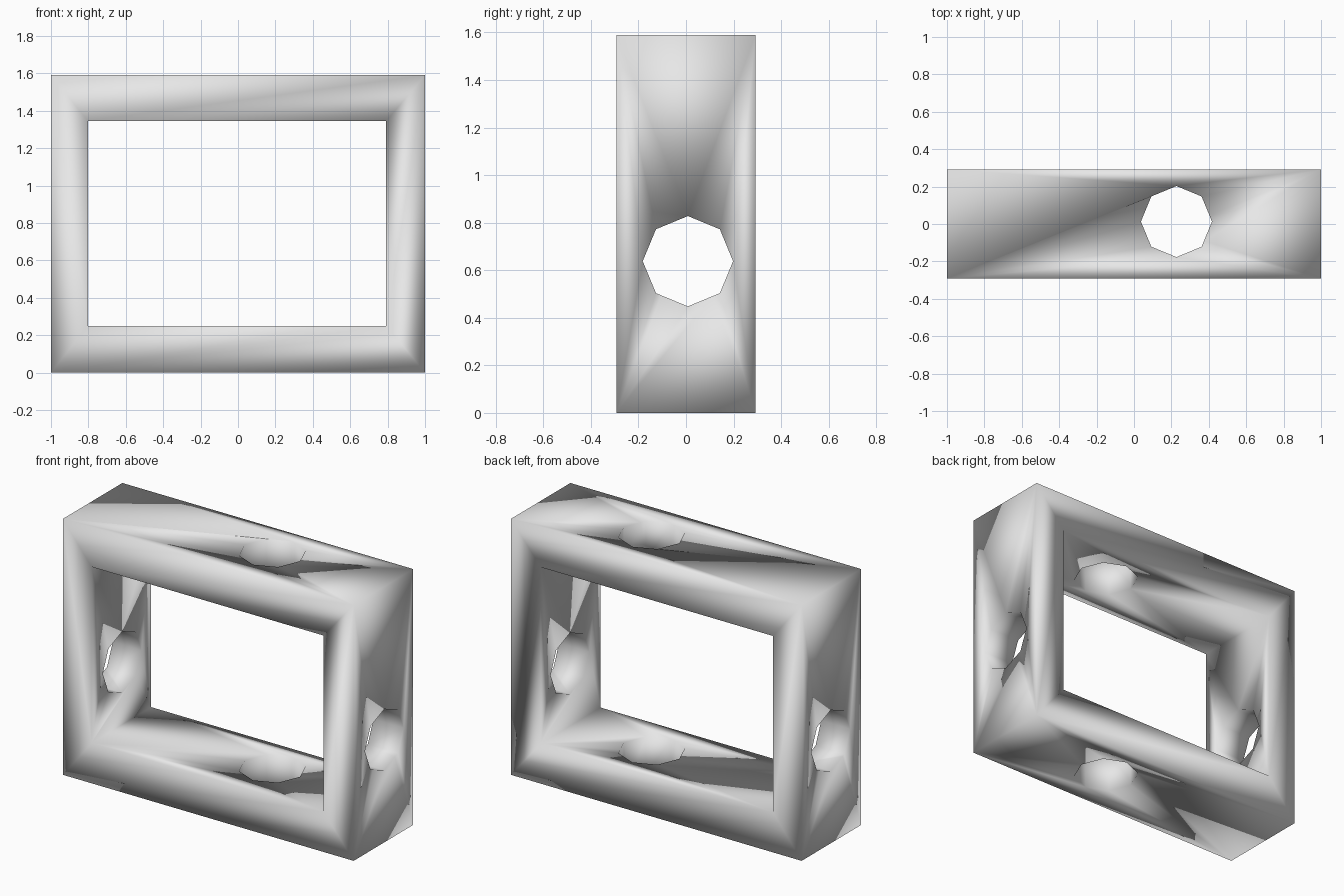
import bpy
from math import radians

old = bpy.data.objects.get("Cube")
if old:
    bpy.data.objects.remove(old, do_unlink=True)

# One plain grey material
grey = bpy.data.materials.new("light_grey")
grey.use_nodes = True
color = (0.8, 0.8, 0.8, 1)
grey.diffuse_color = color
grey.node_tree.nodes["Principled BSDF"].inputs["Base Color"].default_value = color


def finish(name):
    obj = bpy.context.object
    obj.name = name
    obj.data.materials.append(grey)
    bpy.ops.object.transform_apply(location=False, rotation=True, scale=True)
    bpy.ops.object.shade_smooth()
    return obj


def box(name, center, size):
    bpy.ops.mesh.primitive_cube_add(size=1, location=center)
    bpy.context.object.scale = size
    return finish(name)


def octagon_drill(name, center, rotation):
    bpy.ops.mesh.primitive_cylinder_add(vertices=8, radius=0.19, depth=3,
                                        location=center, rotation=rotation)
    return finish(name)


# Rectangular frame body
frame = box("frame", (0, 0, 0.795), (2, 0.585, 1.59))

# Window opening, then octagonal holes through the sides and through top and bottom
cutters = [
    box("opening_cutter", (-0.005, 0, 0.7975), (1.595, 2, 1.095)),
    octagon_drill("side_hole_cutter", (0, 0.008, 0.638), (0, radians(90), 0)),
    octagon_drill("vertical_hole_cutter", (0.227, 0.013, 0.8), (0, 0, 0)),
]

bpy.ops.object.select_all(action="DESELECT")
frame.select_set(True)
bpy.context.view_layer.objects.active = frame
for cutter in cutters:
    cutter.hide_render = True
    cut = frame.modifiers.new(cutter.name, "BOOLEAN")
    cut.operation = "DIFFERENCE"
    cut.solver = "EXACT"
    cut.object = cutter
    bpy.ops.object.modifier_apply(modifier=cut.name)
    bpy.data.objects.remove(cutter, do_unlink=True)

# Soft shading over the whole body
bpy.ops.object.shade_smooth()
